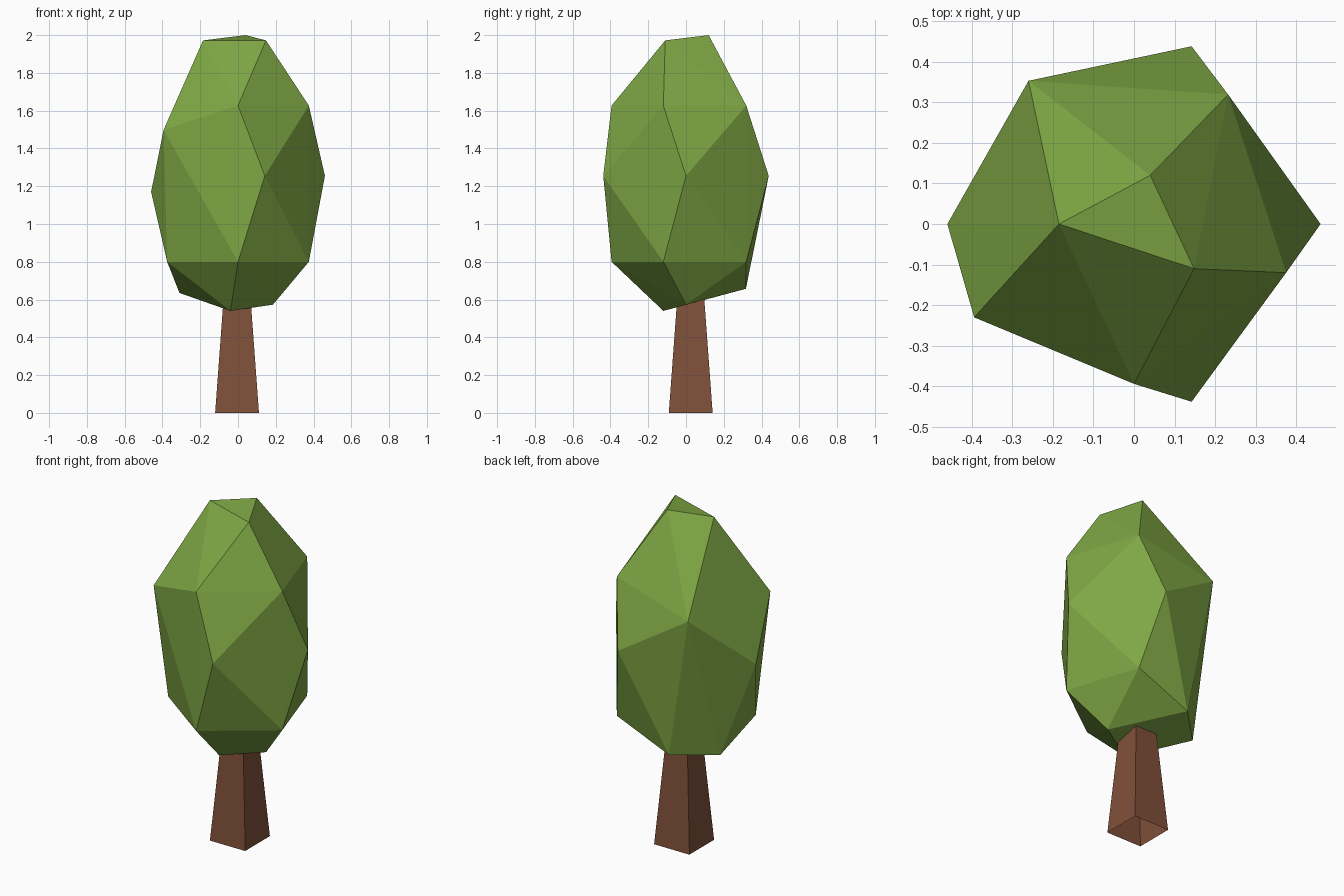
import bpy, bmesh, math
from mathutils import Matrix

if "Cube" in bpy.data.objects:
    bpy.data.objects.remove(bpy.data.objects["Cube"])


def material(name, rgb):
    m = bpy.data.materials.new(name)
    m.diffuse_color = (*rgb, 1)
    m.use_nodes = True
    m.node_tree.nodes["Principled BSDF"].inputs["Base Color"].default_value = m.diffuse_color
    return m


def add_object(name, bm, mat):
    bmesh.ops.recalc_face_normals(bm, faces=bm.faces)
    mesh = bpy.data.meshes.new(name)
    bm.to_mesh(mesh)
    bm.free()
    mesh.materials.append(mat)
    obj = bpy.data.objects.new(name, mesh)
    bpy.context.collection.objects.link(obj)
    return obj


leaf_green = material("leaf green", (0.21, 0.385, 0.058))
bark_brown = material("bark brown", (0.215, 0.08, 0.042))

# Trunk: tapered square post, open underneath, running up into the crown
bm = bmesh.new()
height = 0.75
place = Matrix.Translation((-0.005, 0.025, height / 2)) @ Matrix.Rotation(math.pi / 4, 4, 'Z')
bmesh.ops.create_cone(bm, cap_ends=False, segments=4, depth=height, matrix=place,
                      radius1=0.116 * math.sqrt(2), radius2=0.061 * math.sqrt(2))
add_object("trunk", bm, bark_brown)

# Crown: faceted hull around a few irregular rings of corners
crown_points = [
    # tip
    (0.04, 0.12, 2.0), (-0.185, 0, 1.972), (0.148, -0.11, 1.972),
    # shoulder
    (0.375, -0.12, 1.627), (0, -0.394, 1.627), (0.232, 0.319, 1.627),
    (-0.394, -0.23, 1.498), (-0.26, 0.353, 1.503),
    # waist
    (0.46, 0, 1.255), (0.142, -0.438, 1.255), (0.142, 0.438, 1.255), (-0.46, 0, 1.17),
    # lower ring
    (0.375, -0.12, 0.8), (0, -0.394, 0.8), (0.232, 0.319, 0.8), (-0.375, -0.12, 0.8),
    # underside
    (-0.04, -0.12, 0.54), (0.185, 0, 0.573), (-0.11, 0.317, 0.657), (-0.31, 0.122, 0.635),
]
bm = bmesh.new()
for p in crown_points:
    bm.verts.new(p)
hull = bmesh.ops.convex_hull(bm, input=bm.verts)
loose = [v for v in bm.verts if not v.link_faces]
bmesh.ops.delete(bm, geom=loose, context='VERTS')
add_object("crown", bm, leaf_green)
